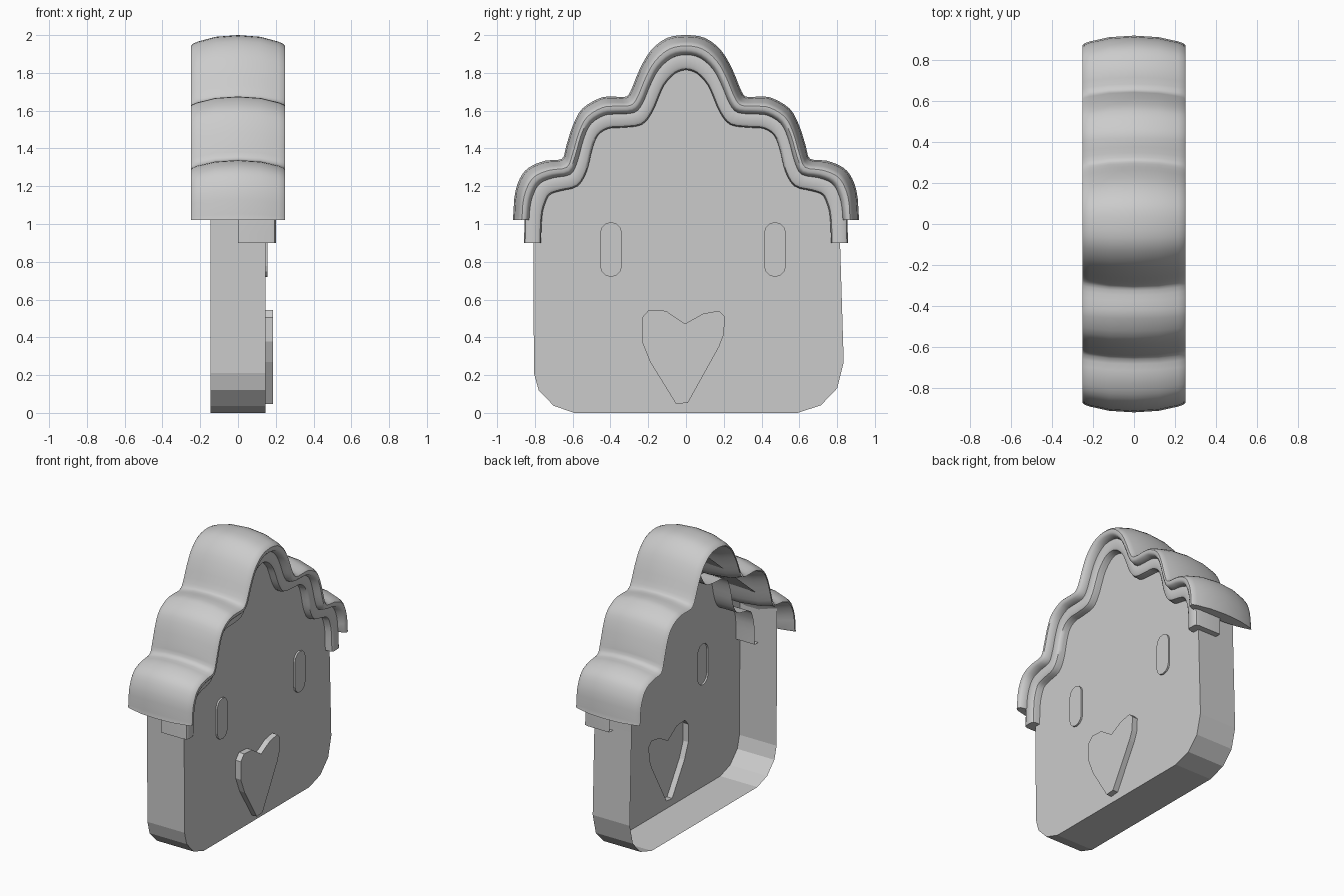
import bpy, bmesh, math
from mathutils import Vector

if "Cube" in bpy.data.objects:
    bpy.data.objects.remove(bpy.data.objects["Cube"])

grey = bpy.data.materials.new("light_grey")
grey.diffuse_color = (0.6, 0.6, 0.6, 1)
grey.use_nodes = True
grey.node_tree.nodes["Principled BSDF"].inputs["Base Color"].default_value = grey.diffuse_color


def finish(name, bm, outward, smooth=False):
    """Orient normals using a test (face -> True if pointing outward) and link the object."""
    bmesh.ops.recalc_face_normals(bm, faces=bm.faces)
    bm.normal_update()
    if sum(outward(f) * f.calc_area() for f in bm.faces) < 0:
        bmesh.ops.reverse_faces(bm, faces=bm.faces)
    me = bpy.data.meshes.new(name)
    bm.to_mesh(me)
    bm.free()
    me.materials.append(grey)
    ob = bpy.data.objects.new(name, me)
    bpy.context.collection.objects.link(ob)
    if smooth:
        bpy.context.view_layer.objects.active = ob
        ob.select_set(True)
        bpy.ops.object.shade_smooth_by_angle(angle=math.radians(40))
        ob.select_set(False)


# ---- House body: front panel with raised hollow heart and windows, open back ----
FRONT, BACK = 0.145, -0.145
outline = [(0, 1.87), (-.81, 1.18), (-.805, .21), (-.78, .12), (-.70, .037), (-.59, 0),
           (.59, 0), (.714, .04), (.80, .13), (.835, .27), (.815, .92), (.81, 1.18)]
heart = [(-.233, .504), (-.196, .546), (-.106, .54), (-.005, .472), (.09, .525),
         (.175, .541), (.206, .51), (.2, .414), (.175, .35), (.01, .053),
         (-.053, .048), (-.19, .27), (-.233, .377)]


def pill(cy, z0=.72, z1=1.01, r=.058, n=6):
    pts = []
    for cz, a0 in ((z1 - r, 0), (z0 + r, math.pi)):
        pts += [(cy + r * math.cos(a0 + math.pi * i / n),
                 cz + r * math.sin(a0 + math.pi * i / n)) for i in range(n + 1)]
    return pts


bm = bmesh.new()


def ring(pts, x):
    return [bm.verts.new((x, y, z)) for y, z in pts]


def bridge(a, b):
    for i in range(len(a)):
        j = (i + 1) % len(a)
        bm.faces.new((a[i], a[j], b[j], b[i]))


loops = [(outline, BACK), (heart, .185), (pill(-.397), .157), (pill(.471), .157)]
rims = [ring(p, FRONT) for p, _ in loops]
edges = [bm.edges.new((r[i - 1], r[i])) for r in rims for i in range(len(r))]
bmesh.ops.triangle_fill(bm, edges=edges, use_beauty=True, normal=(1, 0, 0))
for k, (pts, x) in enumerate(loops):
    far = ring(pts, x)
    bridge(rims[k], far)
    if k:                                   # raised motif cap
        bm.faces.new(far)
finish("house_body", bm, lambda f: f.normal.x)

# ---- Scalloped roof and trim: one cross-section swept along a lobed path ----
# Half paths, crest to eave: outer edge of the roof and inner edge of the trim
outer = [(0, 2.0), (.1, 1.985), (.185, 1.92), (.245, 1.82), (.295, 1.70), (.325, 1.673),
         (.40, 1.675), (.46, 1.665), (.55, 1.61), (.60, 1.52), (.635, 1.41), (.657, 1.345),
         (.745, 1.335), (.83, 1.30), (.88, 1.24), (.91, 1.13)]
inner = [(0, 1.815), (.06, 1.795), (.115, 1.735), (.145, 1.67), (.18, 1.59), (.235, 1.525),
         (.34, 1.51), (.41, 1.505), (.465, 1.47), (.495, 1.40), (.525, 1.28), (.575, 1.20),
         (.665, 1.175), (.72, 1.155), (.745, 1.11), (.762, 1.04)]


def full(half, end_y):
    half = half + [(end_y, .9)]
    return [Vector((-y, z)) for y, z in half[:0:-1]] + [Vector(p) for p in half]


def spline(pts, sub=3):
    """Catmull-Rom resampling."""
    out = []
    for i in range(len(pts) - 1):
        p0, p1, p2 = pts[max(i - 1, 0)], pts[i], pts[i + 1]
        p3 = pts[min(i + 2, len(pts) - 1)]
        for s in range(sub):
            t = s / sub
            out.append(.5 * (2 * p1 + (p2 - p0) * t + (2 * p0 - 5 * p1 + 4 * p2 - p3) * t * t
                             + (3 * p1 - p0 - 3 * p2 + p3) * t ** 3))
    return out + [pts[-1]]


path_out, path_in = spline(full(outer, .917)), spline(full(inner, .768))


def sweep(name, section, end_z):
    """section: (x, t) points, t = 0 on the outer path and 1 on the inner path."""
    bm = bmesh.new()
    rows = []
    last = len(path_out) - 1
    for k, (a, b) in enumerate(zip(path_out, path_in)):
        row = []
        for x, t in section:
            y, z = a.lerp(b, t)
            z = end_z if k in (0, last) else max(z, end_z + .004 * min(k, last - k))
            row.append(bm.verts.new((x, y, z)))
        rows.append(row)
    for r, s in zip(rows, rows[1:]):
        for i in range(len(section) - 1):
            bm.faces.new((r[i], r[i + 1], s[i + 1], s[i]))
    bm.faces.new(rows[0])                   # eave ends
    bm.faces.new(rows[-1])
    finish(name, bm, lambda f: f.normal.x if f.calc_center_median().x > .15 else 0, True)


sweep("roof", [(-.25, .31), (-.24, .25), (-.215, .19), (-.12, .05), (0, 0), (.12, .05),
               (.215, .19), (.24, .25), (.25, .31), (.25, .42), (.24, .5), (.21, .56),
               (.1, .6), (0, .6), (-.15, .5), (-.245, .33)], 1.02)
sweep("roof_trim", [(0, .4), (.17, .4), (.192, .44), (.2, .52), (.2, .88), (.192, .96),
                    (.17, 1), (0, 1)], .9)
